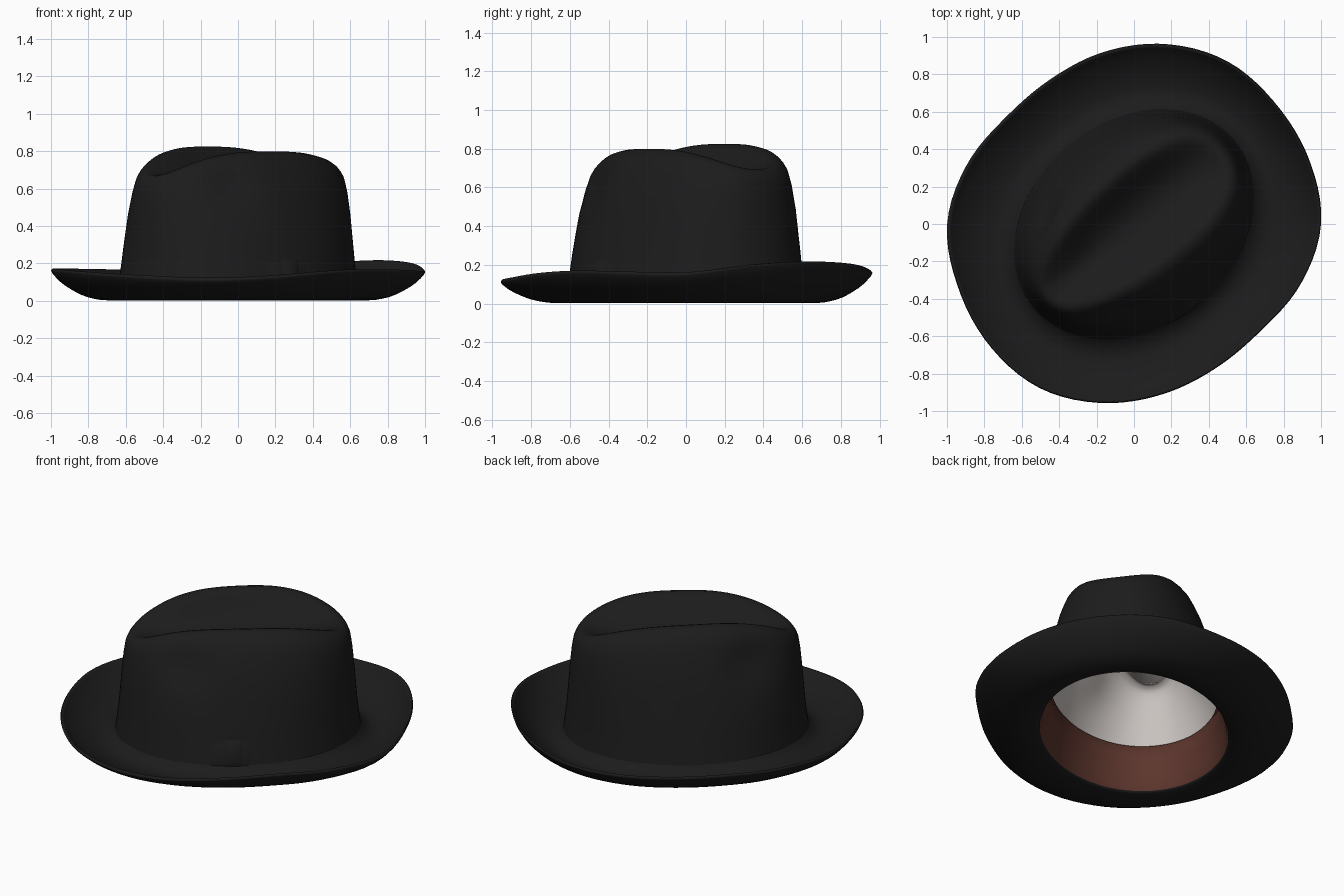
import bpy, bmesh, math
from math import sin, cos, pi

if "Cube" in bpy.data.objects:
    bpy.data.objects.remove(bpy.data.objects["Cube"])

TILT = math.radians(40)      # long axis of the hat in plan
N = 96


def material(name, rgb):
    m = bpy.data.materials.new(name)
    m.diffuse_color = (*rgb, 1)
    m.use_nodes = True
    m.node_tree.nodes["Principled BSDF"].inputs["Base Color"].default_value = m.diffuse_color
    return m


BLACK = material("black felt", (0.0115, 0.0115, 0.0115))
BROWN = material("brown leather", (0.108, 0.036, 0.026))
WHITE = material("pale lining", (0.58, 0.54, 0.52))


def loft(name, rings, mat, wrap=True, loop=False, cap=False, flip=False):
    """Skin a list of point rings into a smooth object."""
    bm = bmesh.new()
    rows = [[bm.verts.new(p) for p in r] for r in rings]
    n = len(rows[0])
    pairs = list(zip(rows, rows[1:])) + ([(rows[-1], rows[0])] if loop else [])
    for r, q in pairs:
        for i in range(n if wrap else n - 1):
            j = (i + 1) % n
            bm.faces.new((r[i], r[j], q[j], q[i]))
    if cap:
        c = bm.verts.new([sum(v.co[k] for v in rows[-1]) / n for k in range(3)])
        for i in range(n):
            bm.faces.new((rows[-1][i], rows[-1][(i + 1) % n], c))
    if loop:
        bmesh.ops.recalc_face_normals(bm, faces=bm.faces[:])
    elif flip:
        bmesh.ops.reverse_faces(bm, faces=bm.faces[:])
    for f in bm.faces:
        f.smooth = True
    me = bpy.data.meshes.new(name)
    bm.to_mesh(me)
    bm.free()
    me.materials.append(mat)
    ob = bpy.data.objects.new(name, me)
    bpy.context.collection.objects.link(ob)
    return ob


def lerp_table(table, x):
    x = min(max(x, table[0][0]), table[-1][0])
    for p, q in zip(table, table[1:]):
        if x <= q[0]:
            k = (x - p[0]) / (q[0] - p[0])
            return [a + (b - a) * k for a, b in zip(p[1:], q[1:])]


def periodic(values, deg):
    """Smooth closed interpolation of evenly spaced values."""
    n = len(values)
    u = (deg % 360) / 360 * n
    i = int(u)
    k = u - i
    a, b, c, d = (values[(i + o) % n] for o in (-1, 0, 1, 2))
    return b + 0.5 * k * (c - a + k * (2*a - 5*b + 4*c - d + k * (3*(b - c) + d - a)))


# ---------- crown ----------
BASE = 0.07
# height fraction, half length, half width
WALL = [(0, .70, .55), (.15, .686, .525), (.3, .677, .502), (.6, .662, .447),
        (.8, .650, .396), (.9, .640, .358), (.96, .626, .322), (.99, .606, .287),
        (1, .585, .258)]
# crease: half length, half width, depth share
CREASE = [(.565, .232, .06), (.54, .205, .2), (.51, .17, .42), (.46, .13, .66),
          (.40, .09, .85), (.32, .05, .96), (.2, .02, 1)]


def rim_z(phi):
    c = cos(phi)
    end = abs(c) ** 2.5
    return .812 + .013 * sin(phi) - end * (.118 if c > 0 else .14)


def place(phi, a, b, z, h):
    """Point on the crown; upper part is squarer, narrower at the front."""
    p = 1 - .12 * h
    cs, sn = cos(phi), sin(phi)
    s = a * math.copysign(abs(cs) ** p, cs)
    egg = 1 + .13 * cs * h ** 2
    t = b * egg * math.copysign(abs(sn) ** p, sn)
    # finger pinches either side of the front
    t *= 1 - .10 * math.exp(-((s + .34) / .14) ** 2 - ((z - .62) / .12) ** 2)
    return (s * cos(TILT) - t * sin(TILT), s * sin(TILT) + t * cos(TILT), z)


def wall_point(phi, z, off):
    h = (z - BASE) / (rim_z(phi) - BASE)
    a, b = lerp_table(WALL, h)
    return place(phi, a + off, b + off, z, min(max(h, 0), 1))


PHI = [2 * pi * i / N for i in range(N)]


def crown_rings(z0, off):
    rings = []
    for u in (0, .1, .2, .3, .4, .5, .6, .7, .78, .85, .9, .94, .97, .99, 1):
        ring = []
        for p in PHI:
            top = rim_z(p)
            h = (z0 + (top - z0) * u - BASE) / (top - BASE)
            a, b = lerp_table(WALL, h)
            ring.append(place(p, a + off, b + off, BASE + h * (top - BASE) + off * u, max(h, 0)))
        rings.append(ring)
    for a, b, d in CREASE:
        rings.append([place(p, a, b, rim_z(p) + (.66 - rim_z(p)) * d + off, 1) for p in PHI])
    return rings


loft("crown", crown_rings(BASE, 0), BLACK, cap=True)
loft("crown_lining", crown_rings(.27, -.02), WHITE, cap=True, flip=True)

# ---------- inner sweatband ----------
loft("sweatband", [[wall_point(p, z, o) for p in PHI] for z, o in
     ((.02, -.02), (.04, -.03), (.12, -.032), (.2, -.034), (.29, -.034), (.295, -.02))],
     BROWN, flip=True)


# ---------- soft ribbon bow on the side ----------
def bow_piece(name, d0, d1, z0, z1, off):
    n = 10
    rings = []
    for j in range(n + 1):
        z = z0 + (z1 - z0) * j / n
        rings.append([wall_point(math.radians(d0 + (d1 - d0) * i / n), z,
                                 off * (sin(pi * i / n) * sin(pi * j / n)) ** .6 - .001)
                      for i in range(n + 1)])
    loft(name, rings, BLACK, wrap=False)


bow_piece("bow_loop", 252, 273, .07, .21, .010)
bow_piece("bow_knot", 259, 269, .07, .225, .018)

# ---------- brim ----------
# outline radius and edge height every 20 degrees, from +x round to +y
RADIUS = [1.0, .998, .994, 1.003, .977, .934, .894, .892, .947,
          .999, 1.0, 1.010, 1.012, .972, .922, .886, .887, .947]
EDGE = [.150, .195, .213, .198, .160, .153, .155, .158, .162,
        .162, .155, .140, .122, .108, .120, .146, .160, .155]
# fraction across, lift share of the edge height
LIFT = [(0, .10), (.1, .04), (.2, 0), (.3, .01), (.4, .05), (.5, .11), (.6, .20), (.7, .33),
        (.8, .48), (.88, .63), (.94, .78), (.98, .89), (1, .95)]


def brim_ring(f, dz, inset=0.0):
    ring = []
    for p in PHI:
        q = p - TILT
        inner = 1 / math.hypot(cos(q) / .70, sin(q) / .55) - .02
        deg = math.degrees(p)
        r = inner + (periodic(RADIUS, deg) - inner) * f - inset
        z = lerp_table(LIFT, f)[0] * periodic(EDGE, deg) + dz
        ring.append((r * cos(p), r * sin(p), z))
    return ring


steps = [0, .05, .1, .2, .3, .4, .5, .6, .7, .8, .88, .94, .98]
under = [brim_ring(f, .003) for f in steps]
edge = [brim_ring(1, .002, .004), brim_ring(1, .009), brim_ring(1, .014, .004)]
fillet = {0: .085, .05: .07, .1: .052, .2: .040}
over = [brim_ring(f, fillet.get(f, .028)) for f in reversed(steps)]
loft("brim", under + edge + over, BLACK, loop=True)
